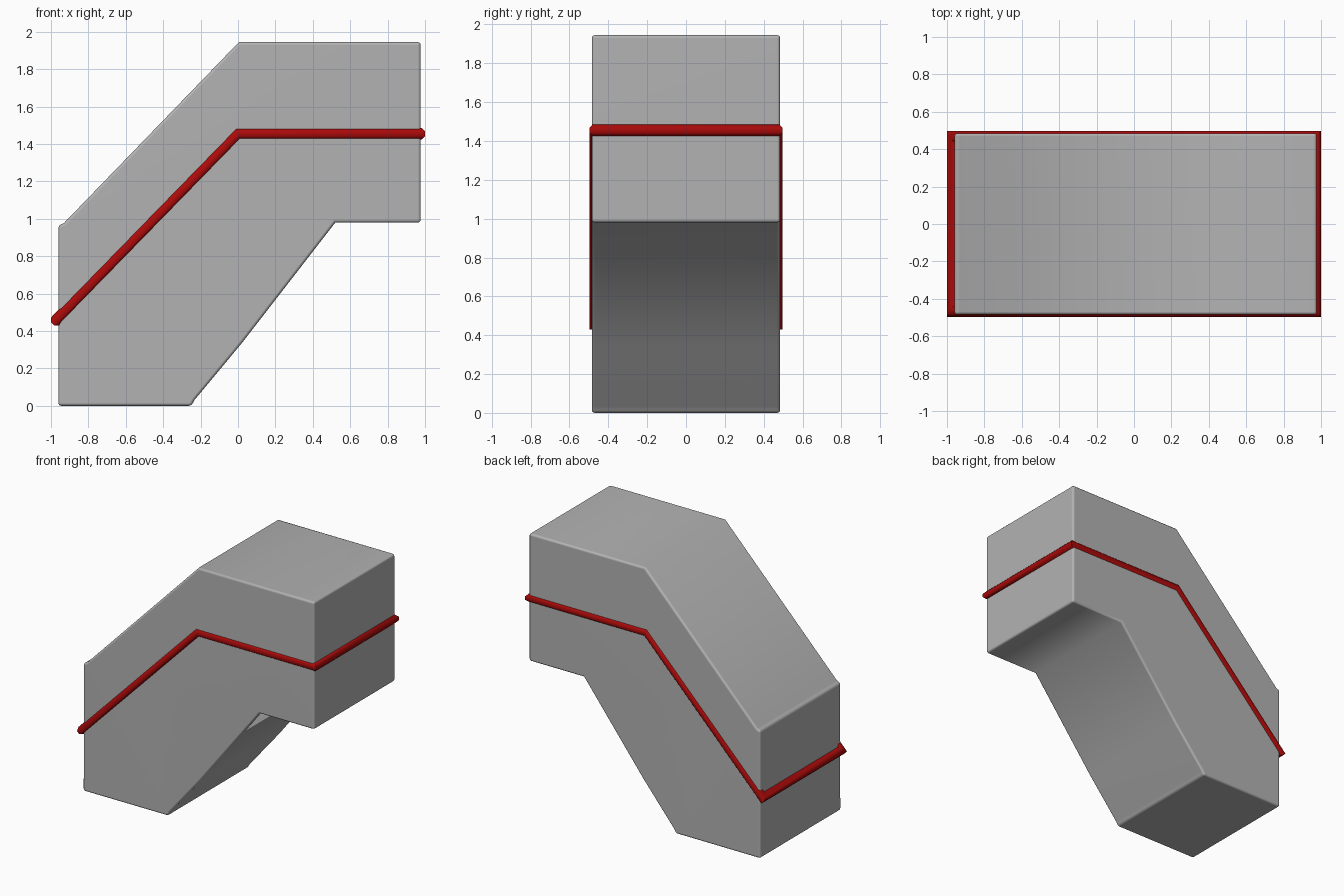
import bpy, bmesh, math
from mathutils import Vector

if "Cube" in bpy.data.objects:
    bpy.data.objects.remove(bpy.data.objects["Cube"])


def finish(name, bm, color, angle):
    """Turn a bmesh into a smooth-shaded, coloured object."""
    bmesh.ops.recalc_face_normals(bm, faces=bm.faces)
    mesh = bpy.data.meshes.new(name)
    bm.to_mesh(mesh)
    bm.free()
    mat = bpy.data.materials.new(name + "_colour")
    mat.diffuse_color = (*color, 1)
    mat.use_nodes = True
    mat.node_tree.nodes["Principled BSDF"].inputs["Base Color"].default_value = mat.diffuse_color
    mesh.materials.append(mat)
    obj = bpy.data.objects.new(name, mesh)
    bpy.context.collection.objects.link(obj)
    bpy.ops.object.select_all(action='DESELECT')
    obj.select_set(True)
    bpy.context.view_layer.objects.active = obj
    if name == "duct_body":
        # Softened edges
        bevel = obj.modifiers.new("soft_edges", 'BEVEL')
        bevel.width = 0.016
        bevel.segments = 3
        bevel.limit_method = 'ANGLE'
        bevel.angle_limit = math.radians(60)
        bpy.ops.object.modifier_apply(modifier=bevel.name)
    bpy.ops.object.shade_smooth_by_angle(angle=math.radians(angle))
    return obj


# Main body: bent duct profile (x, z) extruded along y
profile = [(-0.96, 0.0), (-0.25, 0.0), (-0.232, 0.032), (0.02, 0.335), (0.52, 0.98),
           (0.977, 0.98), (0.977, 1.945), (0.005, 1.945), (-0.93, 0.978), (-0.96, 0.965)]
half = 0.485
bm = bmesh.new()
face = bm.faces.new([bm.verts.new((x, -half, z)) for x, z in profile])
ext = bmesh.ops.extrude_face_region(bm, geom=[face])
bmesh.ops.translate(bm, vec=(0, 2 * half, 0),
                    verts=[v for v in ext['geom'] if isinstance(v, bmesh.types.BMVert)])
body = finish("duct_body", bm, (0.45, 0.45, 0.45), 62)
weighted = body.modifiers.new("flat_shading_on_large_faces", 'WEIGHTED_NORMAL')
weighted.keep_sharp = True

# Red trim: mitred octagonal tube running around the body in a closed loop
radius, sides, depth = 0.0325, 8, 0.467
slope, bend = math.radians(45.7), math.radians(45.7) / 2
# per point: x, z, direction angle of the side run, outward end sign, mitre stretch
stations = [(-0.97, 0.46, slope, -1, 1.0),
            (0.0, 1.455, bend, 0, 1 / math.cos(bend)),
            (0.97, 1.455, 0.0, 1, 1.0)]
loop = [(s, -1) for s in stations] + [(s, 1) for s in reversed(stations)]
bm = bmesh.new()
rings = []
for (x, z, ang, end, stretch), sy in loop:
    centre = Vector((x, sy * depth, z))
    out = Vector((end * math.cos(ang), sy, end * math.sin(ang)))
    up = Vector((-math.sin(ang), 0, math.cos(ang))) * stretch
    steps = [math.tau * (k + 0.5) / sides for k in range(sides)]
    rings.append([bm.verts.new(centre + radius * (out * math.cos(a) + up * math.sin(a)))
                  for a in steps])
for i, ring in enumerate(rings):
    nxt = rings[(i + 1) % len(rings)]
    for k in range(sides):
        m = (k + 1) % sides
        bm.faces.new((ring[k], ring[m], nxt[m], nxt[k]))
finish("red_trim", bm, (0.4, 0.003, 0.003), 50)
